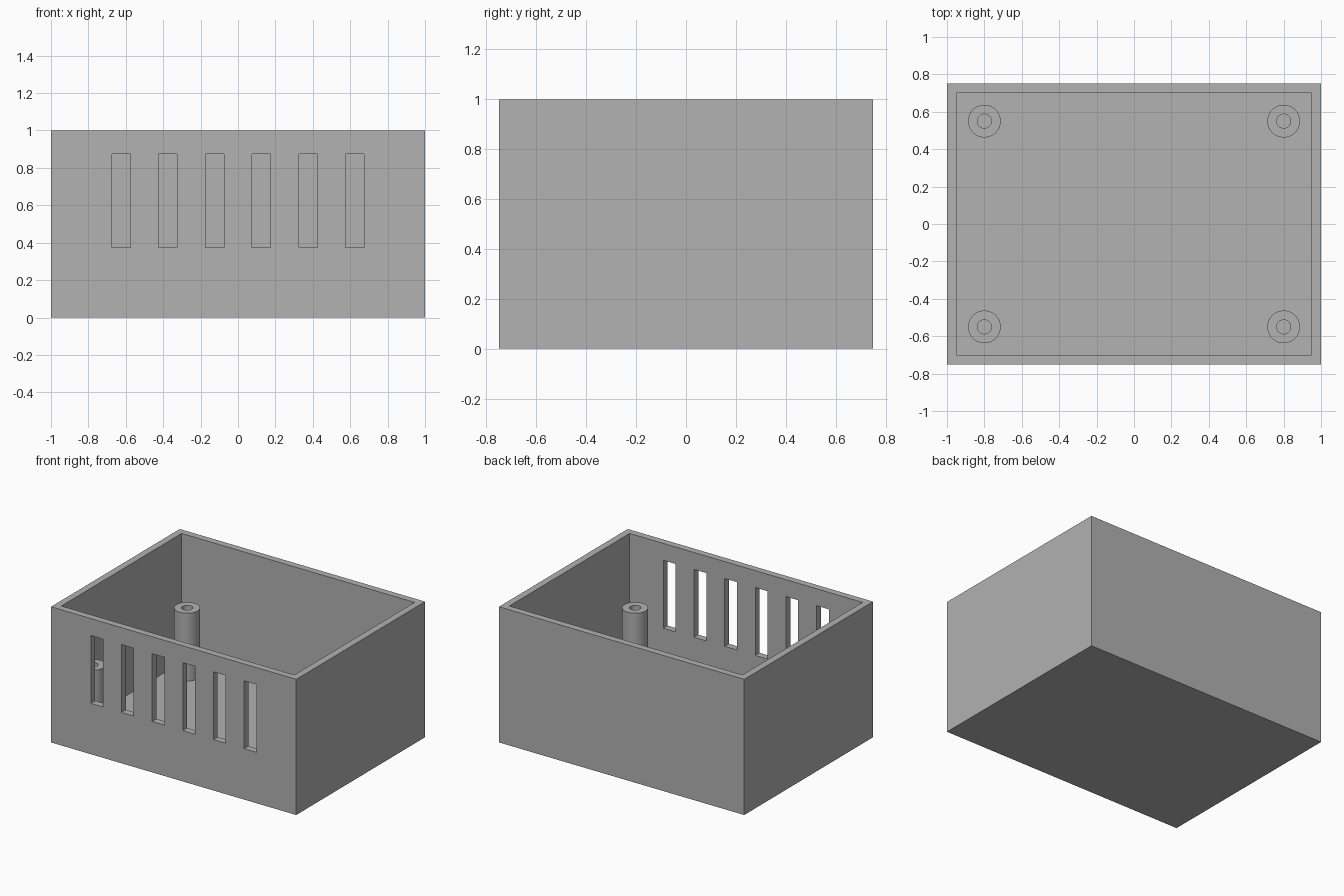
import bpy, bmesh
from math import tau
from mathutils import Matrix, Vector

if "Cube" in bpy.data.objects:
    bpy.data.objects.remove(bpy.data.objects["Cube"], do_unlink=True)

WIDTH, DEPTH, HEIGHT, WALL = 2.0, 1.5, 1.0, 0.05
POST_TOP, POST_R, HOLE_R = 0.55, 0.0875, 0.0375

grey = bpy.data.materials.new("plain_grey")
grey.use_nodes = True
colour = (0.445, 0.445, 0.445, 1)
grey.diffuse_color = colour
grey.node_tree.nodes["Principled BSDF"].inputs["Base Color"].default_value = colour


def add_box(bm, size, centre):
    bmesh.ops.create_cube(bm, size=1, matrix=Matrix.Translation(centre) @ Matrix.Diagonal((*size, 1)))


def make_object(name, bm):
    bmesh.ops.recalc_face_normals(bm, faces=bm.faces[:])
    mesh = bpy.data.meshes.new(name)
    bm.to_mesh(mesh)
    bm.free()
    mesh.materials.append(grey)
    obj = bpy.data.objects.new(name, mesh)
    bpy.context.collection.objects.link(obj)
    return obj


def activate(obj):
    bpy.ops.object.select_all(action="DESELECT")
    obj.select_set(True)
    bpy.context.view_layer.objects.active = obj


# Open-topped case
bm = bmesh.new()
add_box(bm, (WIDTH, DEPTH, HEIGHT), (0, 0, HEIGHT / 2))
case = make_object("case", bm)

# Cutters for the cavity and the row of front vent slots
bm = bmesh.new()
add_box(bm, (WIDTH - 2 * WALL, DEPTH - 2 * WALL, HEIGHT), (0, 0, HEIGHT / 2 + WALL))
cavity = make_object("cavity_cutter", bm)
bm = bmesh.new()
for i in range(6):
    add_box(bm, (0.1, 0.2, 0.5), ((i - 2.5) * 0.25, -DEPTH / 2, 0.625))
slots = make_object("slot_cutter", bm)

for cutter in (cavity, slots):
    cutter.hide_render = True
    mod = case.modifiers.new(cutter.name, "BOOLEAN")
    mod.operation = "DIFFERENCE"
    mod.solver = "EXACT"
    mod.object = cutter
    activate(case)
    bpy.ops.object.modifier_apply(modifier=mod.name)
    bpy.data.objects.remove(cutter, do_unlink=True)


# Hollow screw posts, seated slightly into the floor
def make_post(name, x, y):
    bm = bmesh.new()
    base = WALL - 0.01
    profile = [(POST_R, base), (POST_R, POST_TOP), (HOLE_R, POST_TOP), (HOLE_R, base)]
    verts = [bm.verts.new((r, 0, z)) for r, z in profile]
    edges = [bm.edges.new((verts[i], verts[(i + 1) % 4])) for i in range(4)]
    bmesh.ops.spin(bm, geom=verts + edges, cent=(0, 0, 0), axis=(0, 0, 1),
                   angle=tau, steps=48, use_merge=True)
    bmesh.ops.remove_doubles(bm, verts=bm.verts[:], dist=0.0001)
    post = make_object(name, bm)
    post.location = Vector((x, y, 0))
    activate(post)
    bpy.ops.object.shade_smooth_by_angle()


for side, x in (("left", 0.8), ("right", -0.8)):
    for end, y in (("front", -0.55), ("back", 0.55)):
        make_post(f"screw_post_{end}_{side}", x, y)
